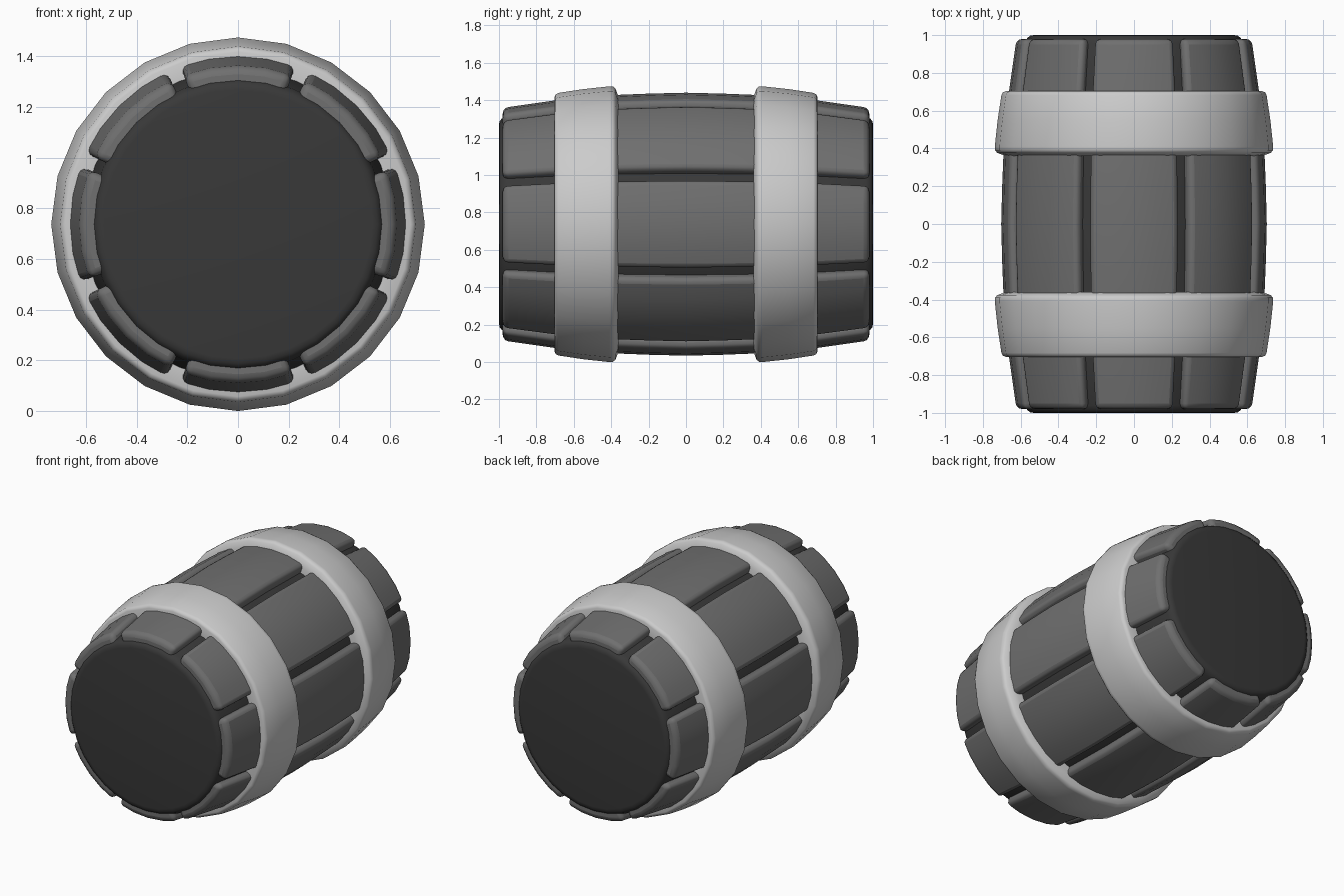
import bpy, bmesh
from math import sin, cos, radians, pi

if "Cube" in bpy.data.objects:
    bpy.data.objects.remove(bpy.data.objects["Cube"])

ZC = 0.737  # height of the barrel axis


def material(name, v):
    m = bpy.data.materials.new(name)
    m.diffuse_color = (v, v, v, 1)
    m.use_nodes = True
    m.node_tree.nodes["Principled BSDF"].inputs["Base Color"].default_value = m.diffuse_color
    return m


DARK, MID, LIGHT = material("dark", 0.04), material("mid", 0.16), material("light", 0.55)


def finish(bm, name, mat, bevel=0):
    bmesh.ops.recalc_face_normals(bm, faces=bm.faces)
    me = bpy.data.meshes.new(name)
    bm.to_mesh(me)
    bm.free()
    ob = bpy.data.objects.new(name, me)
    bpy.context.collection.objects.link(ob)
    ob.location.z = ZC
    me.materials.append(mat)
    if bevel:
        b = ob.modifiers.new("bevel", "BEVEL")
        b.width, b.segments, b.limit_method = bevel, 3, 'ANGLE'
        b.angle_limit = radians(40)
    bpy.ops.object.select_all(action='DESELECT')
    ob.select_set(True)
    bpy.context.view_layer.objects.active = ob
    bpy.ops.object.shade_smooth_by_angle(angle=radians(40))
    return ob


def revolve(name, profile, sides, mat, closed):
    """Spin (y, radius) points round the y axis; closed rings or capped ends."""
    bm = bmesh.new()
    rings = []
    for y, r in profile:
        rings.append([bm.verts.new((r * sin(2 * pi * i / sides), y, r * cos(2 * pi * i / sides)))
                      for i in range(sides)])
    pairs = list(zip(rings, rings[1:]))
    if closed:
        pairs.append((rings[-1], rings[0]))
    else:
        bm.faces.new(rings[0])
        bm.faces.new(rings[-1])
    for a, b in pairs:
        for i in range(sides):
            j = (i + 1) % sides
            bm.faces.new((a[i], a[j], b[j], b[i]))
    return finish(bm, name, mat)


def stave(name, angle):
    """Curved plank following the barrel bulge."""
    prof = [(0, 0.703), (0.2, 0.698), (0.4, 0.69), (0.7, 0.662), (0.98, 0.622)]
    prof = [(-y, r) for y, r in prof[:0:-1]] + prof
    n, half = 4, radians(20)
    bm = bmesh.new()
    loops = []
    for y, r in prof:
        a = [angle - half + 2 * half * i / n for i in range(n + 1)]
        pts = [(r, t) for t in a] + [(r - 0.1, t) for t in reversed(a)]
        loops.append([bm.verts.new((q * sin(t), y, q * cos(t))) for q, t in pts])
    k = len(loops[0])
    for a, b in zip(loops, loops[1:]):
        for i in range(k):
            j = (i + 1) % k
            bm.faces.new((a[i], a[j], b[j], b[i]))
    for lp in (loops[0], loops[-1]):
        for i in range(n):
            bm.faces.new((lp[i], lp[i + 1], lp[k - 2 - i], lp[k - 1 - i]))
    return finish(bm, name, MID, 0.03)


# dark inner body
half = [(0, 0.645), (0.35, 0.635), (0.7, 0.61), (0.96, 0.577), (0.985, 0.565), (0.997, 0.55), (1.0, 0.53)]
revolve("inner_body", [(-y, r) for y, r in half[:0:-1]] + half, 32, DARK, False)

# eight staves
for i in range(8):
    stave(f"stave_{i + 1}", i * pi / 4)

# two tapered hoops
hoop = [(0.70, 0.60), (0.703, 0.68), (0.697, 0.694), (0.682, 0.702), (0.55, 0.722), (0.41, 0.737),
        (0.39, 0.736), (0.377, 0.724), (0.36, 0.68), (0.36, 0.60)]
for s, name in ((-1, "front_hoop"), (1, "back_hoop")):
    revolve(name, [(s * y, r) for y, r in hoop], 24, LIGHT, True)
